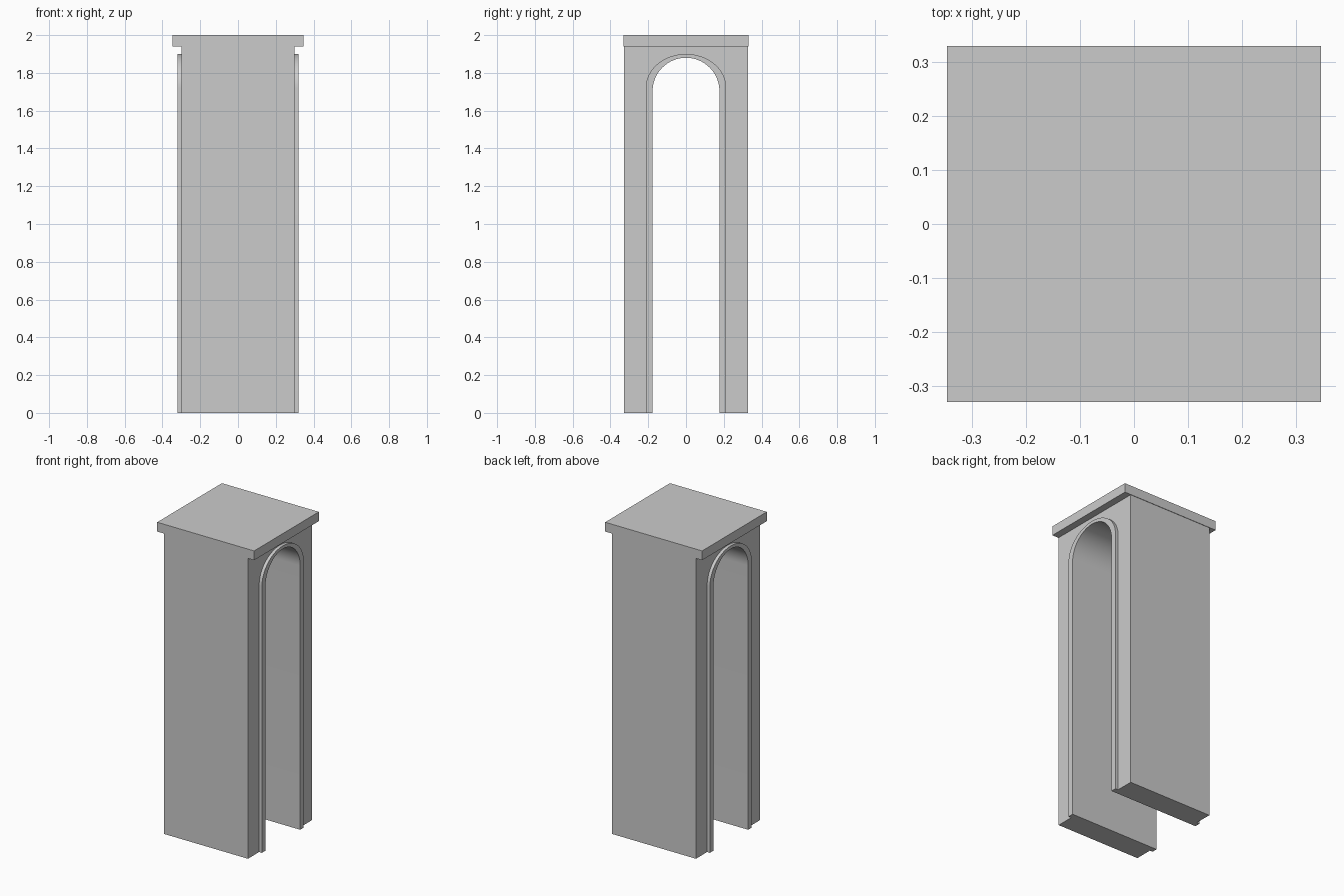
import bpy, bmesh
from math import cos, sin, pi, radians

if "Cube" in bpy.data.objects:
    bpy.data.objects.remove(bpy.data.objects["Cube"])

STEPS = 32


def arch(half_width, spring, rise):
    """Open arch outline in (y, z), from the left foot over to the right foot."""
    curve = [(-half_width * cos(pi * i / STEPS), spring + rise * sin(pi * i / STEPS))
             for i in range(STEPS + 1)]
    return [(-half_width, 0)] + curve + [(half_width, 0)]


def extrude_outline(name, outline, x0, x1):
    """Solid made by extruding a closed (y, z) outline along x."""
    bm = bmesh.new()
    face = bm.faces.new([bm.verts.new((x0, y, z)) for y, z in outline])
    moved = bmesh.ops.extrude_face_region(bm, geom=[face], use_keep_orig=True)["geom"]
    verts = [g for g in moved if isinstance(g, bmesh.types.BMVert)]
    bmesh.ops.translate(bm, verts=verts, vec=(x1 - x0, 0, 0))
    bmesh.ops.recalc_face_normals(bm, faces=bm.faces)
    mesh = bpy.data.meshes.new(name)
    bm.to_mesh(mesh)
    bm.free()
    obj = bpy.data.objects.new(name, mesh)
    bpy.context.collection.objects.link(obj)
    bpy.ops.object.select_all(action='DESELECT')
    obj.select_set(True)
    bpy.context.view_layer.objects.active = obj
    bpy.ops.object.shade_smooth_by_angle(angle=radians(30))
    return obj


opening = arch(0.177, 1.703, 0.177)
surround = arch(0.213, 1.72, 0.18)

# Pier with an arched passage running through it
extrude_outline("arched_pier",
                [(-0.327, 0), (-0.327, 1.94), (0.327, 1.94), (0.327, 0)] + opening[::-1],
                -0.30, 0.30)

# Raised surround on both open ends
trim = extrude_outline("arch_surround", surround + opening[::-1], 0.30, 0.32)
trim.modifiers.new("both_ends", 'MIRROR').use_axis[0] = True

# Flat cap slab
bpy.ops.mesh.primitive_cube_add(size=1, location=(0, 0, 1.97))
cap = bpy.context.object
cap.name = "cap_slab"
cap.scale = (0.692, 0.66, 0.06)
